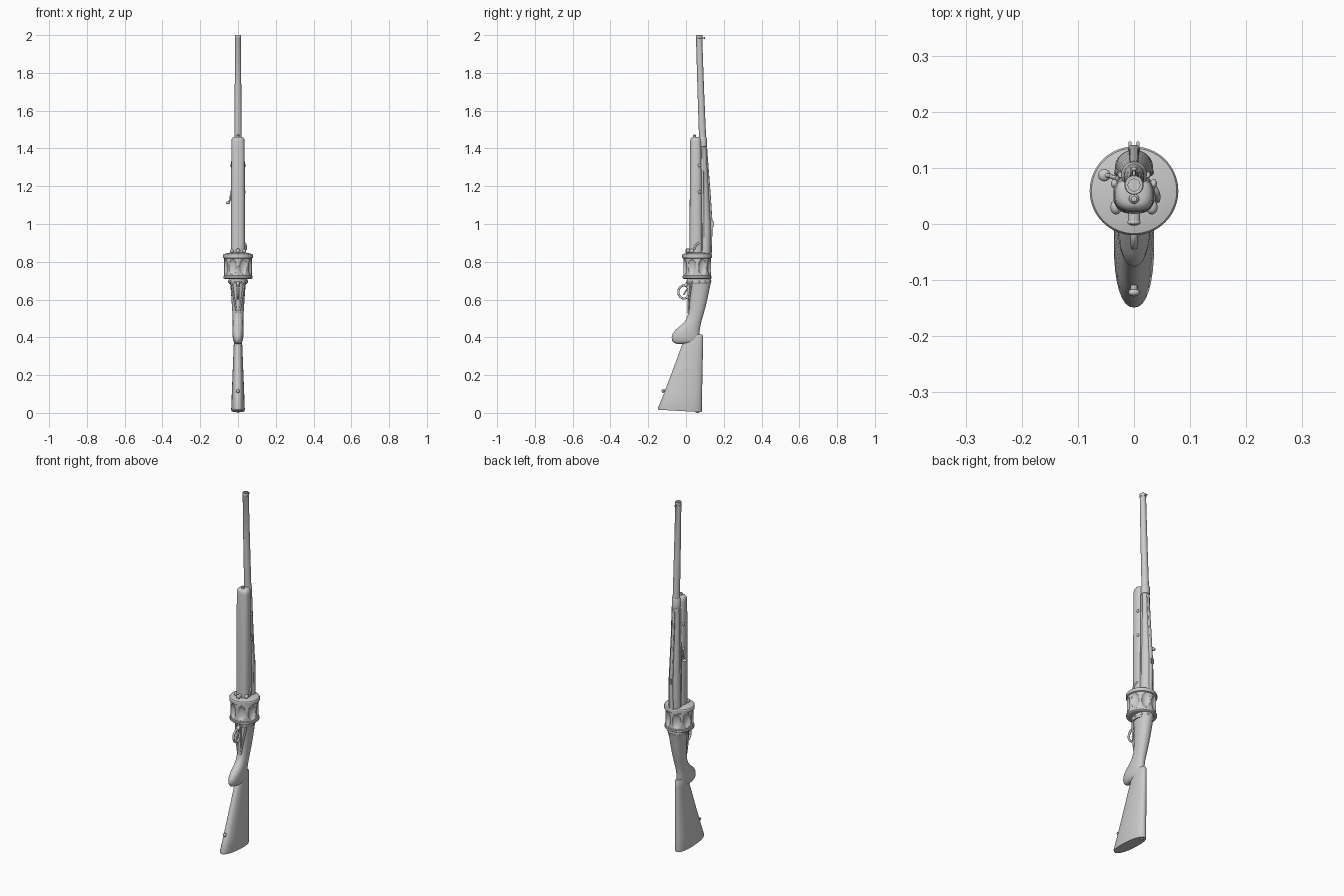
import bpy, bmesh, math
from mathutils import Vector, Matrix


def finish(bm, name, angle=40):
    bmesh.ops.recalc_face_normals(bm, faces=bm.faces)
    me = bpy.data.meshes.new(name)
    bm.to_mesh(me)
    bm.free()
    ob = bpy.data.objects.new(name, me)
    bpy.context.collection.objects.link(ob)
    bpy.ops.object.select_all(action='DESELECT')
    ob.select_set(True)
    bpy.context.view_layer.objects.active = ob
    bpy.ops.object.shade_smooth_by_angle(angle=math.radians(angle))
    return ob


def loft(name, sections, n=32, power=2.0, slope=0.0, angle=40):
    """Stack of superellipse rings: (z, y_front, y_back, half_width); slope tilts the first ring."""
    bm = bmesh.new()
    rings = []
    for i, (z, y0, y1, w) in enumerate(sections):
        ring = []
        for k in range(n):
            a = 2 * math.pi * k / n
            c, s = math.cos(a), math.sin(a)
            x = w * math.copysign(abs(c) ** (2 / power), c)
            y = (y0 + y1) / 2 + (y1 - y0) / 2 * math.copysign(abs(s) ** (2 / power), s)
            ring.append(bm.verts.new((x, y, z + (slope * (y1 - y) if i < 2 else 0))))
        rings.append(ring)
    for a, b in zip(rings, rings[1:]):
        for k in range(n):
            bm.faces.new((a[k], a[(k + 1) % n], b[(k + 1) % n], b[k]))
    bm.faces.new(rings[0][::-1])
    bm.faces.new(rings[-1])
    return finish(bm, name, angle)


def turned(name, yc, profile, n=32):
    """Round part about a vertical axis from (z, radius) pairs."""
    return loft(name, [(z, yc - r, yc + r, r) for z, r in profile], n, angle=30)


def rod(name, a, b, r, n=16, r2=None):
    a, b = Vector(a), Vector(b)
    d = b - a
    bm = bmesh.new()
    m = Matrix.Translation((a + b) / 2) @ d.to_track_quat('Z', 'Y').to_matrix().to_4x4()
    bmesh.ops.create_cone(bm, cap_ends=True, segments=n, radius1=r,
                          radius2=r if r2 is None else r2, depth=d.length, matrix=m)
    return finish(bm, name)


def ball(name, p, r):
    bm = bmesh.new()
    bmesh.ops.create_uvsphere(bm, u_segments=20, v_segments=12, radius=1,
                              matrix=Matrix.Translation(p) @ Matrix.Diagonal((*r, 1)))
    return finish(bm, name)


def block(name, p, size, bevel=0.003):
    bm = bmesh.new()
    bmesh.ops.create_cube(bm, size=1, matrix=Matrix.Translation(p) @ Matrix.Diagonal((*size, 1)))
    bmesh.ops.bevel(bm, geom=bm.edges[:], offset=bevel, segments=2, affect='EDGES')
    return finish(bm, name)


def tube(name, pts, r, cyclic=False):
    cu = bpy.data.curves.new(name, 'CURVE')
    cu.dimensions = '3D'
    cu.bevel_depth, cu.bevel_resolution, cu.use_fill_caps = r, 3, True
    sp = cu.splines.new('BEZIER')
    sp.bezier_points.add(len(pts) - 1)
    for bp, p in zip(sp.bezier_points, pts):
        bp.co = p
        bp.handle_left_type = bp.handle_right_type = 'AUTO'
    sp.use_cyclic_u = cyclic
    ob = bpy.data.objects.new(name, cu)
    bpy.context.collection.objects.link(ob)
    return ob


# shoulder stock with butt plate
loft("stock", [(0.004, -0.147, 0.083, 0.034), (0.012, -0.149, 0.084, 0.036), (0.1, -0.118, 0.085, 0.033),
               (0.2, -0.080, 0.087, 0.029), (0.3, -0.043, 0.089, 0.025), (0.37, -0.017, 0.09, 0.022),
               (0.405, 0.0, 0.09, 0.020), (0.415, 0.012, 0.086, 0.015)], power=2.3, slope=0.055)
ball("stock_foot_screw", (0, 0.06, 0.006), (0.008, 0.012, 0.006))
rod("stock_stud", (0, -0.10, 0.118), (0, -0.122, 0.116), 0.006)
ball("stock_stud_head", (0, -0.122, 0.116), (0.010, 0.007, 0.010))

# pistol grip and receiver
loft("grip", [(0.366, -0.050, 0.03, 0.010), (0.370, -0.062, 0.055, 0.019), (0.382, -0.073, 0.068, 0.025),
              (0.40, -0.076, 0.07, 0.028), (0.42, -0.070, 0.071, 0.029), (0.44, -0.055, 0.073, 0.029),
              (0.465, -0.025, 0.077, 0.028), (0.49, -0.002, 0.083, 0.028), (0.52, 0.010, 0.092, 0.029),
              (0.56, 0.016, 0.103, 0.032), (0.61, 0.019, 0.115, 0.035), (0.66, 0.018, 0.125, 0.039),
              (0.70, 0.014, 0.135, 0.043)], power=2.2)
loft("receiver_collar", [(0.682, 0.008, 0.128, 0.046), (0.688, 0.004, 0.132, 0.050),
                         (0.704, 0.004, 0.132, 0.050), (0.712, 0.008, 0.128, 0.046)])
for i in range(10):
    a = 2 * math.pi * i / 10
    ball("collar_rivet", (0.048 * math.cos(a), 0.068 + 0.063 * math.sin(a), 0.696), (0.006, 0.006, 0.006))

# trigger, guard and lower strap
ring = [(0, -0.011 + 0.029 * math.cos(k * math.pi / 4), 0.64 + 0.034 * math.sin(k * math.pi / 4)) for k in range(8)]
tube("trigger_guard", ring, 0.006, True)
tube("trigger", [(0, 0.02, 0.66), (0, 0.004, 0.652), (0, -0.006, 0.636), (0, -0.014, 0.625)], 0.004)
block("guard_strap", (0, 0.014, 0.605), (0.018, 0.012, 0.17))
rod("guard_front_post", (0, -0.005, 0.67), (0, 0.015, 0.695), 0.009)
for s in (-1, 1):
    tube("strap_edge", [(s * 0.008, 0.012, 0.53), (s * 0.02, 0.016, 0.60), (s * 0.034, 0.03, 0.69)], 0.005)

# revolving cylinder with scooped flutes
cy = 0.059
drum = turned("cylinder", cy, [(0.708, 0.05), (0.710, 0.072), (0.714, 0.077), (0.724, 0.077), (0.727, 0.073),
                               (0.818, 0.073), (0.821, 0.079), (0.836, 0.079), (0.841, 0.076),
                               (0.848, 0.045)], 64)
bm = bmesh.new()
for i in range(8):
    a = math.pi / 8 + i * math.pi / 4
    m = Matrix.Translation((0, cy, 0.773)) @ Matrix.Rotation(a, 4, 'Z') @ Matrix.Translation((0.079, 0, 0))
    bmesh.ops.create_uvsphere(bm, u_segments=24, v_segments=16, radius=1,
                              matrix=m @ Matrix.Diagonal((0.019, 0.026, 0.044, 1)))
cutter = finish(bm, "flute_cutter")
cutter.hide_render = True
cutter.hide_viewport = True
mod = drum.modifiers.new("flutes", 'BOOLEAN')
mod.operation, mod.object, mod.solver = 'DIFFERENCE', cutter, 'EXACT'

# front knobs above the cylinder
rod("front_pin", (0, 0.035, 0.858), (0, 0.0, 0.858), 0.011)
ball("front_pin_head", (0, 0.003, 0.858), (0.012, 0.006, 0.012))
for s in (-1, 1):
    ball("side_pin", (s * 0.032, 0.03, 0.857), (0.010, 0.013, 0.011))

# fore-end sleeve
loft("fore_end", [(0.84, 0.018, 0.088, 0.037), (0.87, 0.018, 0.088, 0.037), (1.15, 0.020, 0.086, 0.037),
                  (1.435, 0.022, 0.082, 0.035), (1.450, 0.024, 0.080, 0.033), (1.458, 0.029, 0.076, 0.027),
                  (1.461, 0.036, 0.070, 0.018)], power=2.6)
turned("fore_end_cap_pin", 0.045, [(1.455, 0.009), (1.468, 0.009), (1.473, 0.005)], 16)

# rear barrel housing, rib and collar
loft("rear_housing", [(0.84, 0.07, 0.130, 0.034), (0.90, 0.07, 0.132, 0.034), (1.0, 0.07, 0.132, 0.032),
                      (1.15, 0.07, 0.123, 0.028), (1.30, 0.07, 0.114, 0.024), (1.45, 0.07, 0.107, 0.021)])
loft("top_rib", [(0.84, 0.11, 0.136, 0.011), (1.0, 0.11, 0.141, 0.010), (1.15, 0.10, 0.131, 0.009),
                 (1.40, 0.09, 0.112, 0.008)], n=16, power=5)
turned("barrel_collar", 0.088, [(1.405, 0.019), (1.409, 0.023), (1.452, 0.023), (1.460, 0.019)])
for s in (-1, 1):
    rod("seam_rail", (s * 0.030, 0.092, 0.845), (s * 0.024, 0.088, 1.40), 0.006, r2=0.005)
    for z in (1.17, 1.31):
        ball("seam_screw", (s * 0.035, 0.072, z), (0.006, 0.008, 0.009))
    block("rear_sight_ear", (s * 0.007, 0.140, 1.0), (0.005, 0.014, 0.03), 0.001)

# long barrel, leaning slightly, with muzzle band and bead sight
loft("barrel", [(1.42, 0.070, 0.108, 0.019), (1.70, 0.061, 0.096, 0.0175), (1.982, 0.053, 0.086, 0.0155),
                (1.984, 0.052, 0.087, 0.0170), (1.998, 0.052, 0.087, 0.0170), (2.0, 0.053, 0.086, 0.0155),
                (2.0, 0.059, 0.080, 0.0105), (1.95, 0.059, 0.080, 0.0105)], angle=30)
rod("front_sight", (0, 0.082, 1.985), (0, 0.098, 1.985), 0.003)
ball("front_sight_bead", (0, 0.098, 1.985), (0.005, 0.004, 0.005))

# side lever with ball knob and opposite latch
tube("side_lever", [(-0.030, 0.082, 1.17), (-0.039, 0.084, 1.15), (-0.043, 0.086, 1.125), (-0.052, 0.087, 1.115)], 0.004)
ball("side_lever_knob", (-0.053, 0.087, 1.113), (0.011, 0.011, 0.008))
tube("side_latch", [(0.034, 0.070, 0.90), (0.041, 0.055, 0.89), (0.042, 0.042, 0.865)], 0.005)
